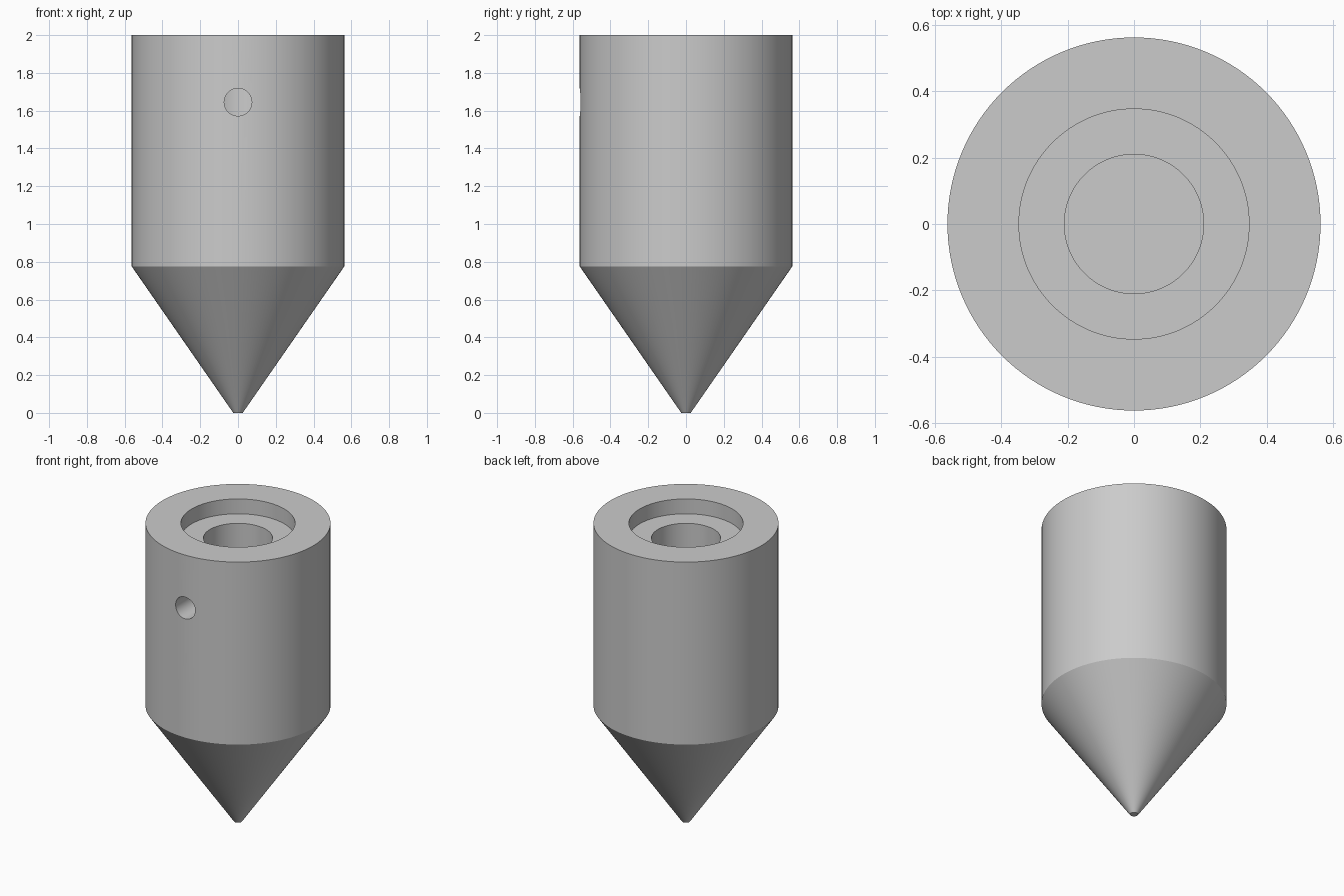
import bpy, bmesh, math

if "Cube" in bpy.data.objects:
    bpy.data.objects.remove(bpy.data.objects["Cube"])

SEG = 128

# Single plain metal colour
metal = bpy.data.materials.new("grey_metal")
metal.diffuse_color = (0.6, 0.6, 0.6, 1.0)
metal.use_nodes = True
metal.node_tree.nodes["Principled BSDF"].inputs["Base Color"].default_value = metal.diffuse_color

# Half profile (radius, z): tip, cone, body, counterbore, blind bore
profile = [
    (0.025, 0.0), (0.5625, 0.775), (0.5625, 2.0),
    (0.347, 2.0), (0.347, 1.9),
    (0.21, 1.9), (0.21, 1.3),
]


def lathe(name, points):
    """Revolve a profile about z and close both ends with flat discs."""
    bm = bmesh.new()
    rings = []
    for r, z in points:
        rings.append([bm.verts.new((r * math.cos(2 * math.pi * i / SEG),
                                    r * math.sin(2 * math.pi * i / SEG), z))
                      for i in range(SEG)])
    for a, b in zip(rings, rings[1:]):
        for i in range(SEG):
            j = (i + 1) % SEG
            bm.faces.new((a[i], a[j], b[j], b[i]))
    bm.faces.new(rings[0][::-1])
    bm.faces.new(rings[-1])
    bmesh.ops.recalc_face_normals(bm, faces=bm.faces)
    mesh = bpy.data.meshes.new(name)
    bm.to_mesh(mesh)
    bm.free()
    mesh.materials.append(metal)
    obj = bpy.data.objects.new(name, mesh)
    bpy.context.collection.objects.link(obj)
    return obj


body = lathe("pointed_body", profile)

# Cross hole from the front into the bore
bpy.ops.mesh.primitive_cylinder_add(vertices=48, radius=0.073, depth=0.6,
                                    location=(0, -0.4, 1.645),
                                    rotation=(math.pi / 2, 0, 0))
cutter = bpy.context.object
cutter.name = "side_hole_cutter"
cutter.hide_render = True
cutter.data.materials.append(metal)

cut = body.modifiers.new("side_hole", 'BOOLEAN')
cut.operation = 'DIFFERENCE'
cut.solver = 'EXACT'
cut.object = cutter

bpy.ops.object.select_all(action='DESELECT')
body.select_set(True)
bpy.context.view_layer.objects.active = body
bpy.ops.object.modifier_apply(modifier=cut.name)
bpy.data.objects.remove(cutter, do_unlink=True)

# Smooth walls, crisp rims
bpy.ops.object.shade_smooth_by_angle(angle=math.radians(30))
